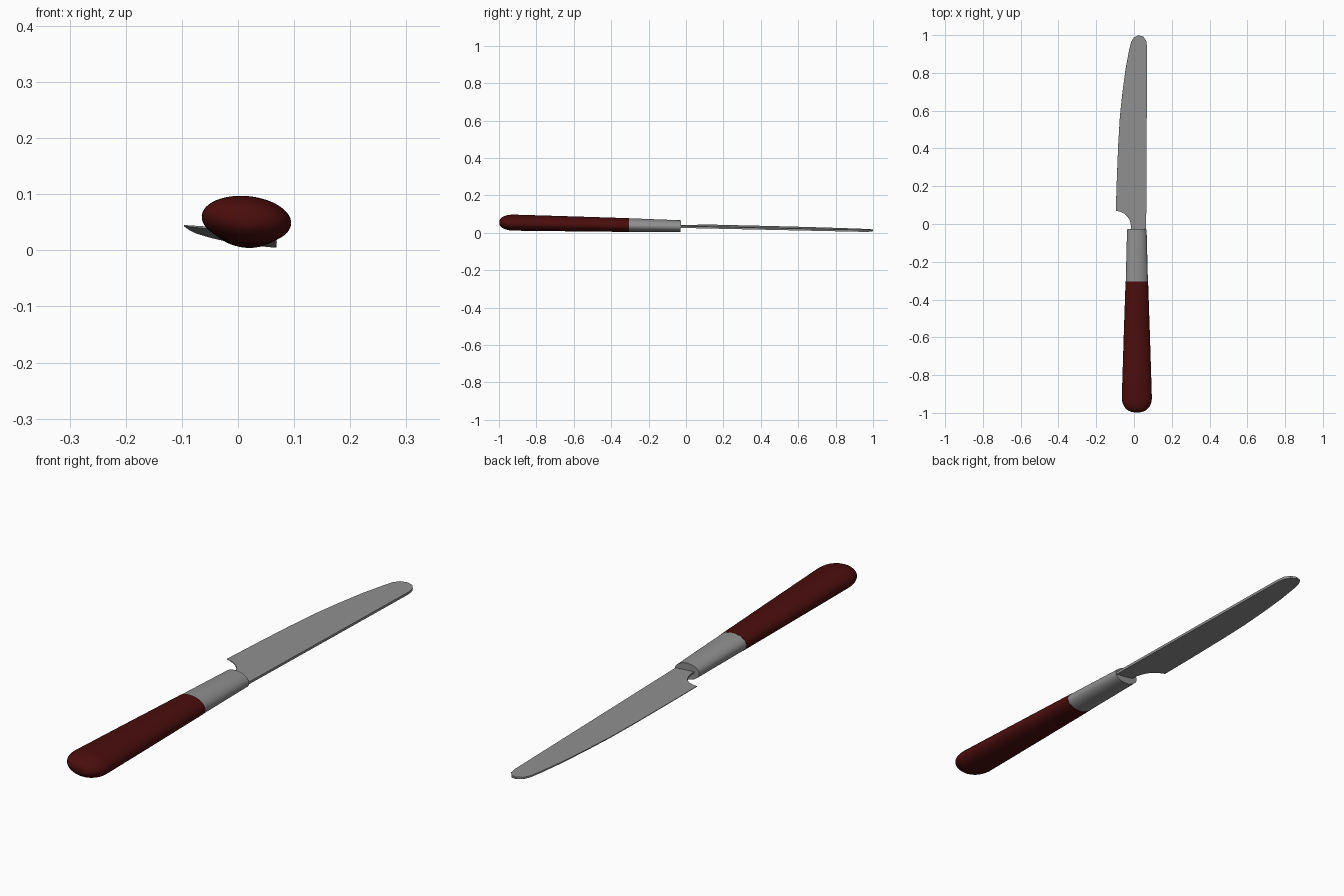
import bpy, bmesh, math
from mathutils import Matrix

cube = bpy.data.objects.get("Cube")
if cube:
    bpy.data.objects.remove(cube)

# Shared frame: the knife lies slightly rolled and nose-down
FRAME = (Matrix.Translation((0.015, 0, 0.035))
         @ Matrix.Rotation(math.radians(-1.2), 4, 'X')
         @ Matrix.Rotation(math.radians(5.5), 4, 'Y'))


def material(name, rgb, metallic=0.0):
    m = bpy.data.materials.new(name)
    m.use_nodes = True
    m.diffuse_color = (*rgb, 1)
    m.node_tree.nodes["Principled BSDF"].inputs["Base Color"].default_value = (*rgb, 1)
    return m


def finish(name, bm, mat):
    bmesh.ops.recalc_face_normals(bm, faces=bm.faces)
    mesh = bpy.data.meshes.new(name)
    bm.to_mesh(mesh)
    bm.free()
    mesh.materials.append(mat)
    mesh.transform(FRAME)
    obj = bpy.data.objects.new(name, mesh)
    bpy.context.collection.objects.link(obj)
    bpy.ops.object.select_all(action='DESELECT')
    obj.select_set(True)
    bpy.context.view_layer.objects.active = obj
    bpy.ops.object.shade_smooth_by_angle(angle=math.radians(35))
    return obj


def loft(name, stations, mat, sides=48):
    """Skin elliptical rings given as (y, half width, half height)."""
    bm = bmesh.new()
    rings = []
    for y, w, h in stations:
        rings.append([bm.verts.new((w * math.cos(a), y, h * math.sin(a)))
                      for a in (2 * math.pi * i / sides for i in range(sides))])
    for r, s in zip(rings, rings[1:]):
        for i in range(sides):
            j = (i + 1) % sides
            bm.faces.new((r[i], r[j], s[j], s[i]))
    bm.faces.new(rings[0])
    bm.faces.new(rings[-1])
    return finish(name, bm, mat)


red = material("dark red", (0.07, 0.004, 0.004))
steel = material("steel grey", (0.28, 0.28, 0.28))

# Handle: rounded butt, then a straight taper to the ferrule
butt = []
for k in range(1, 11):
    a = math.pi / 2 * k / 10
    r = math.sin(a) ** 0.8
    butt.append((-0.92 - 0.078 * math.cos(a), 0.08 * r, 0.0425 * r))
loft("handle", butt + [(-0.6, 0.07, 0.0395), (-0.305, 0.06, 0.0365)], red)

# Ferrule: steel collar continuing the taper
loft("ferrule", [(-0.305, 0.059, 0.036), (-0.028, 0.052, 0.031)], steel)

# Blade: flat outline with a wedge section, thick spine on the left
outline = [(-0.03, -0.06), (-0.03, -0.01), (-0.036, 0.015), (-0.048, 0.038),
           (-0.066, 0.055), (-0.088, 0.065), (-0.112, 0.07),
           (-0.106, 0.25), (-0.099, 0.42), (-0.09, 0.57), (-0.076, 0.7),
           (-0.06, 0.82), (-0.041, 0.92), (-0.03, 0.965), (-0.016, 0.988),
           (0.01, 0.999), (0.034, 0.992), (0.049, 0.972), (0.054, 0.94),
           (0.052, 0.5), (0.049, -0.06)]
bm = bmesh.new()
layers = []
for side in (1, -1):
    layers.append([bm.verts.new((x, y, side * (0.001 + 0.004 * (x + 0.112) / 0.166)))
                   for x, y in outline])
top, bottom = layers
bm.faces.new(top)
bm.faces.new(bottom)
for i in range(len(outline)):
    j = (i + 1) % len(outline)
    bm.faces.new((top[i], top[j], bottom[j], bottom[i]))
finish("blade", bm, steel)
